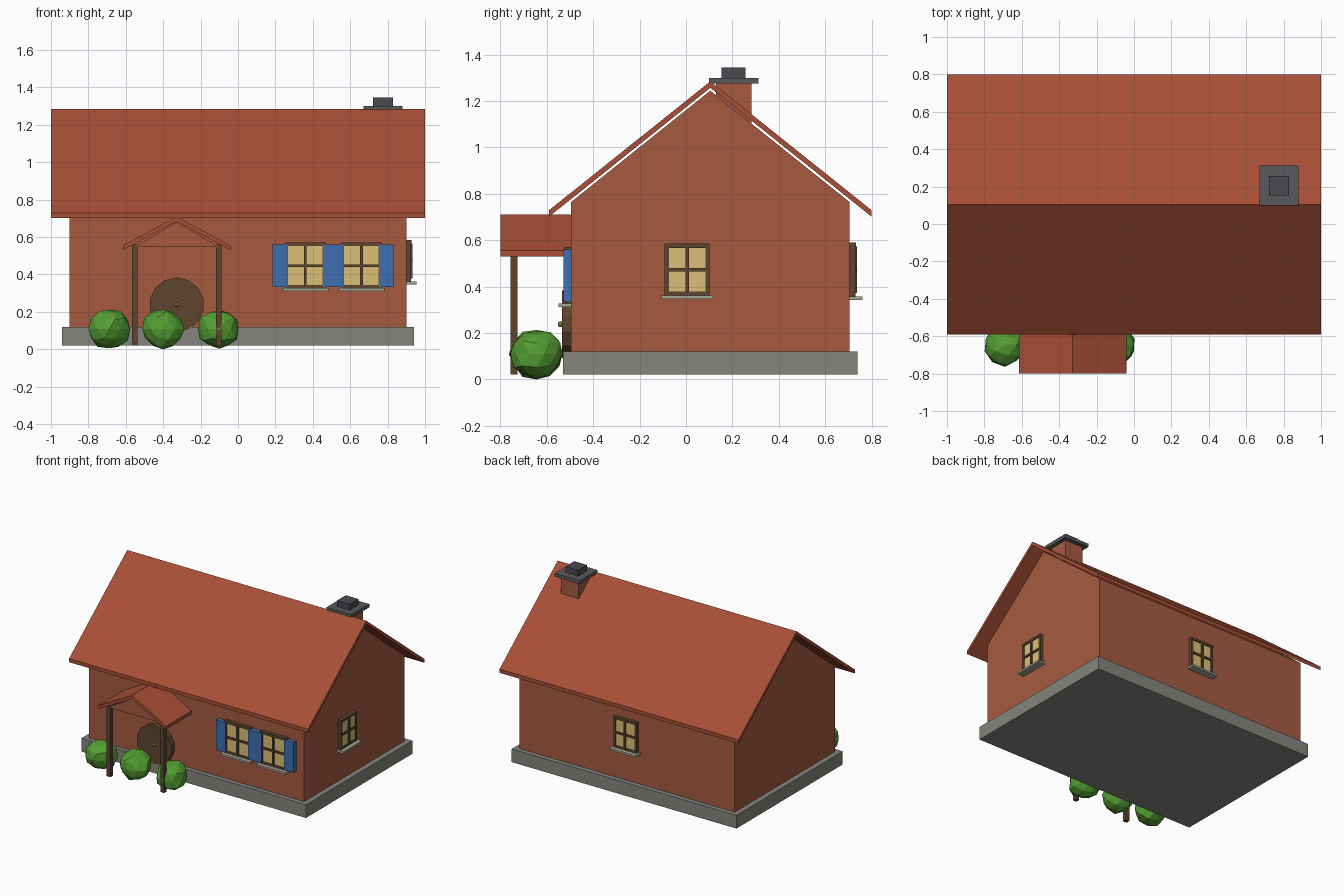
import bpy, bmesh, random
from math import pi
from mathutils import Matrix, Vector

if "Cube" in bpy.data.objects:
    bpy.data.objects.remove(bpy.data.objects["Cube"])

random.seed(4)


def material(name, hexcol):
    m = bpy.data.materials.new(name)
    rgb = [int(hexcol[i:i + 2], 16) / 255 for i in (0, 2, 4)]
    m.diffuse_color = [((c + 0.055) / 1.055) ** 2.4 for c in rgb] + [1]
    m.use_nodes = True
    m.node_tree.nodes["Principled BSDF"].inputs["Base Color"].default_value = m.diffuse_color
    return m


WALL = material("wall", "A65A40")
ROOF = material("roof", "A84F37")
WOOD = material("wood", "5E452D")
BLUE = material("shutter_blue", "3E70B0")
GLASS = material("warm_glass", "DCC078")
LEAF = material("leaf", "559F33")
STONE = material("stone", "85857F")
SILL = material("sill", "A8A596")
SLATE = material("slate", "5A5A5C")
POT = material("pot", "4A4A50")
BRASS = material("brass", "B08030")


def finish(name, bm, mat, matrix=Matrix()):
    bm.transform(matrix)
    bmesh.ops.recalc_face_normals(bm, faces=bm.faces[:])
    me = bpy.data.meshes.new(name)
    bm.to_mesh(me)
    bm.free()
    ob = bpy.data.objects.new(name, me)
    bpy.context.collection.objects.link(ob)
    me.materials.append(mat)
    return ob


def box(name, x, y, z, mat, matrix=Matrix()):
    """Box from (min, max) pairs."""
    bm = bmesh.new()
    bmesh.ops.create_cube(bm, size=1)
    for v in bm.verts:
        v.co = [(r[0] + r[1]) / 2 + c * (r[1] - r[0]) for c, r in zip(v.co, (x, y, z))]
    return finish(name, bm, mat, matrix)


def prism(name, pts, axis, a, b, mat):
    """Extrude a profile (side, height) along x or y from a to b."""
    bm = bmesh.new()
    co = (lambda s, h: (a, s, h)) if axis == "x" else (lambda s, h: (s, a, h))
    face = bm.faces.new([bm.verts.new(co(*p)) for p in pts])
    ext = bmesh.ops.extrude_face_region(bm, geom=[face])["geom"]
    step = Vector((b - a, 0, 0)) if axis == "x" else Vector((0, b - a, 0))
    bmesh.ops.translate(bm, vec=step, verts=[g for g in ext if isinstance(g, bmesh.types.BMVert)])
    return finish(name, bm, mat)


def chevron(c, half, ridge, eave, t):
    """Gabled roof profile of vertical thickness t."""
    return [(c - half, eave), (c, ridge), (c + half, eave),
            (c + half, eave - t), (c, ridge - t), (c - half, eave - t)]


def window(name, pos, angle, h=0.225, shutters=False):
    """Window facing local -y; pos is the frame bottom centre on the wall."""
    m = Matrix.Translation(pos) @ Matrix.Rotation(angle, 4, "Z")
    w, b = 0.097, 0.018
    if shutters:
        w = 0.11
    # frame
    for s in (-1, 1):
        box(name + "_frame_side", sorted((s * w, s * (w - b))), (-0.025, 0.01), (0, h), WOOD, m)
    box(name + "_frame_top", (-w, w), (-0.028, 0.01), (h - b, h), WOOD, m)
    box(name + "_frame_bottom", (-w, w), (-0.025, 0.01), (0, b), WOOD, m)
    # glass and bars
    box(name + "_glass", (-w + b, w - b), (-0.02, 0.01), (b, h - b), GLASS, m)
    box(name + "_bar_upright", (-0.007, 0.007), (-0.032, 0), (b, h - b), WOOD, m)
    box(name + "_bar_cross", (-w + b, w - b), (-0.03, 0), (h / 2 - 0.007, h / 2 + 0.007), WOOD, m)
    # sill
    box(name + "_sill", (-w - 0.014, w + 0.014), (-0.055, 0), (-0.013, 0.002), SILL, m)
    if shutters:
        for s in (-1, 1):
            box(name + "_shutter", (s * 0.135 - 0.04, s * 0.135 + 0.04), (-0.033, 0), (0.008, h - 0.01), BLUE, m)


# house body
CY = 0.105
box("foundation", (-0.94, 0.94), (-0.53, 0.74), (0.02, 0.12), STONE)
box("walls", (-0.9, 0.9), (CY - 0.6, CY + 0.6), (0.12, 0.765), WALL)
prism("gable", [(CY - 0.6, 0.765), (CY + 0.6, 0.765), (CY, 1.245)], "x", -0.9, 0.9, WALL)
prism("roof", chevron(CY, 0.695, 1.285, 0.73, 0.028), "x", -1, 1, ROOF)

# chimney
box("chimney_shaft", (0.7, 0.85), (0.13, 0.282), (0.95, 1.275), WALL)
box("chimney_cap", (0.67, 0.88), (0.1, 0.312), (1.275, 1.3), SLATE)
box("chimney_pot", (0.722, 0.828), (0.153, 0.257), (1.3, 1.345), POT)

# porch
PX = -0.328
prism("porch_roof", chevron(PX, 0.288, 0.71, 0.555, 0.025), "y", -0.8, -0.49, ROOF)
prism("porch_gable", [(PX - 0.225, 0.548), (PX + 0.225, 0.548), (PX, 0.68)], "y", -0.765, -0.735, WALL)
for s in (-1, 1):
    x = PX + s * 0.225
    box("porch_post", (x - 0.015, x + 0.015), (-0.757, -0.727), (0.02, 0.56), WOOD)

# round door and knob
bm = bmesh.new()
bmesh.ops.create_cone(bm, cap_ends=True, segments=14, radius1=0.146, radius2=0.146, depth=0.05)
bmesh.ops.rotate(bm, verts=bm.verts[:], matrix=Matrix.Rotation(pi / 2, 3, "X"))
finish("round_door", bm, WOOD, Matrix.Translation((PX, -0.51, 0.238)))
bm = bmesh.new()
bmesh.ops.create_uvsphere(bm, u_segments=8, v_segments=6, radius=0.013)
finish("door_knob", bm, BRASS, Matrix.Translation((PX, -0.54, 0.238)))

# windows on front, right and back
for x in (0.36, 0.66):
    window("front_window", (x, CY - 0.6, 0.325), 0, 0.245, True)
window("side_window", (0.9, 0.005, 0.36), pi / 2)
window("back_window", (0, CY + 0.6, 0.355), pi, 0.235)

# bushes
for x in (-0.69, -0.4, -0.1):
    bm = bmesh.new()
    bmesh.ops.create_icosphere(bm, subdivisions=2, radius=0.116)
    for v in bm.verts:
        v.co *= random.uniform(0.9, 1.04)
        v.co.z *= 0.95
    finish("bush", bm, LEAF, Matrix.Translation((x, -0.645, 0.11)))

# rest the lowest bush on the ground
bpy.context.view_layer.update()
low = min(v.co.z for o in bpy.data.objects for v in o.data.vertices)
for o in bpy.data.objects:
    if o.name.startswith("bush"):
        o.data.transform(Matrix.Translation((0, 0, -low)))
